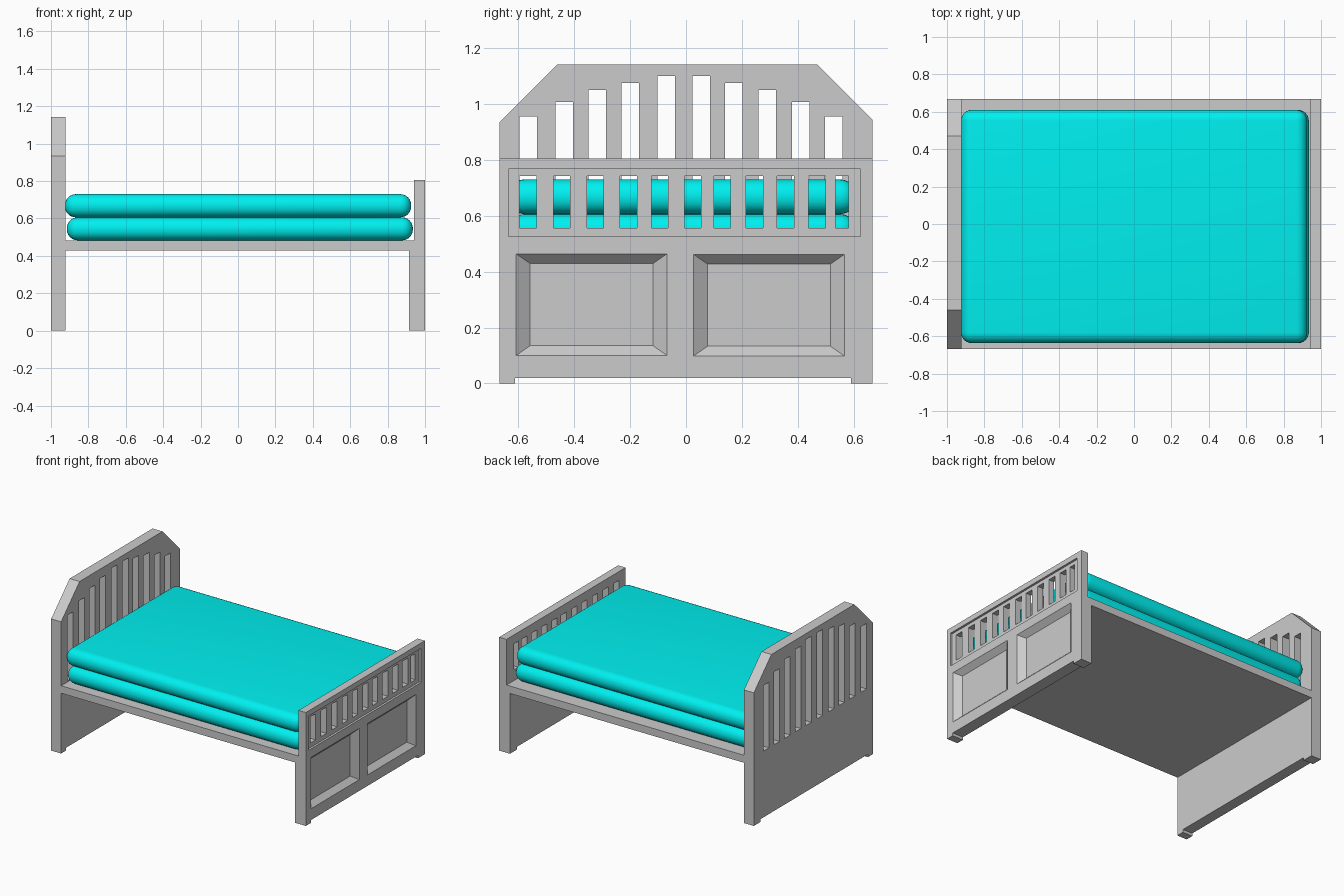
import bpy, bmesh

if "Cube" in bpy.data.objects:
    bpy.data.objects.remove(bpy.data.objects["Cube"])


def finish(name, bm):
    bmesh.ops.recalc_face_normals(bm, faces=bm.faces)
    me = bpy.data.meshes.new(name)
    bm.to_mesh(me)
    bm.free()
    ob = bpy.data.objects.new(name, me)
    bpy.context.collection.objects.link(ob)
    return ob


def add_prism(bm, x0, x1, near, far=None):
    """Solid between a (y, z) outline at x0 and one at x1."""
    far = far or near
    a = [bm.verts.new((x0, y, z)) for y, z in near]
    b = [bm.verts.new((x1, y, z)) for y, z in far]
    bm.faces.new(a)
    bm.faces.new(b[::-1])
    for i in range(len(a)):
        j = (i + 1) % len(a)
        bm.faces.new((a[i], b[i], b[j], a[j]))


def rect(y0, y1, z0, z1):
    return [(y0, z0), (y1, z0), (y1, z1), (y0, z1)]


def prism(name, x0, x1, outline):
    bm = bmesh.new()
    add_prism(bm, x0, x1, outline)
    return finish(name, bm)


def cut(ob, solids):
    """Subtract a list of (x0, x1, near, far) solids from an object."""
    bm = bmesh.new()
    for s in solids:
        add_prism(bm, *s)
    cutter = finish("cutter", bm)
    cutter.hide_render = True
    mod = ob.modifiers.new("cut", 'BOOLEAN')
    mod.operation = 'DIFFERENCE'
    mod.solver = 'EXACT'
    mod.object = cutter
    bpy.context.view_layer.objects.active = ob
    bpy.ops.object.modifier_apply(modifier=mod.name)
    bpy.data.objects.remove(cutter)


W = 0.667
FEET = [(-W, 0), (-0.612, 0), (-0.612, 0.02), (0.59, 0.02), (0.59, 0), (W, 0)]

# Headboard with chamfered top corners and stepped slots
head = prism("headboard", -1, -0.922,
             FEET + [(W, 0.945), (0.47, 1.142), (-0.46, 1.142), (-W, 0.935)])
tops = [0.955, 1.007, 1.05, 1.075, 1.1]
starts = [-0.596, -0.467, -0.349, -0.231, -0.102, 0.023, 0.139, 0.259, 0.379, 0.497]
cut(head, [(-1.1, -0.8, rect(y, y + 0.063, 0.49, z))
           for y, z in zip(starts, tops + tops[::-1])])

# Footboard: lower panel is thicker than the upper rail
bm = bmesh.new()
add_prism(bm, 0.915, 1, FEET + [(W, 0.805), (-W, 0.805)])
foot = finish("footboard", bm)
cut(foot, [(0.8, 0.942, rect(-1, 1, 0.428, 1))])
# Shallow framed recess around the rail slots
cut(foot, [(0.985, 1.1, rect(-0.635, 0.625, 0.525, 0.767))])
slots = [-0.596, -0.475, -0.355, -0.236, -0.124, -0.006, 0.1, 0.215, 0.326, 0.439, 0.536]
cut(foot, [(0.8, 1.1, rect(y, min(y + 0.06, 0.581), 0.557, 0.742)) for y in slots])


# Two bevelled panel recesses
def panel(y0, y1, z0, z1, depth=0.036, by=0.05, bz=0.035):
    e = 0.25  # continue the slope a little outside the face
    return (1 - depth, 1 + e * depth,
            rect(y0 + by, y1 - by, z0 + bz, z1 - bz),
            rect(y0 - e * by, y1 + e * by, z0 - e * bz, z1 + e * bz))


cut(foot, [panel(-0.608, -0.068, 0.1, 0.464), panel(0.027, 0.567, 0.098, 0.462)])

# Bed platform between the boards
prism("platform", -0.922, 0.942, rect(-W, W, 0.428, 0.481))

# Rounded mattresses
cyan = bpy.data.materials.new("cyan fabric")
cyan.diffuse_color = (0.0, 0.87, 0.87, 1)
cyan.use_nodes = True
cyan.node_tree.nodes["Principled BSDF"].inputs["Base Color"].default_value = cyan.diffuse_color
for name, x0, x1, z0, z1 in (("lower_mattress", -0.915, 0.935, 0.483, 0.606),
                             ("upper_mattress", -0.925, 0.926, 0.606, 0.73)):
    ob = prism(name, x0, x1, rect(-0.637, 0.61, z0, z1))
    ob.data.materials.append(cyan)
    bev = ob.modifiers.new("round", 'BEVEL')
    bev.width = 0.058
    bev.segments = 6
    bpy.ops.object.select_all(action='DESELECT')
    bpy.context.view_layer.objects.active = ob
    ob.select_set(True)
    bpy.ops.object.modifier_apply(modifier=bev.name)
    bpy.ops.object.shade_smooth()
